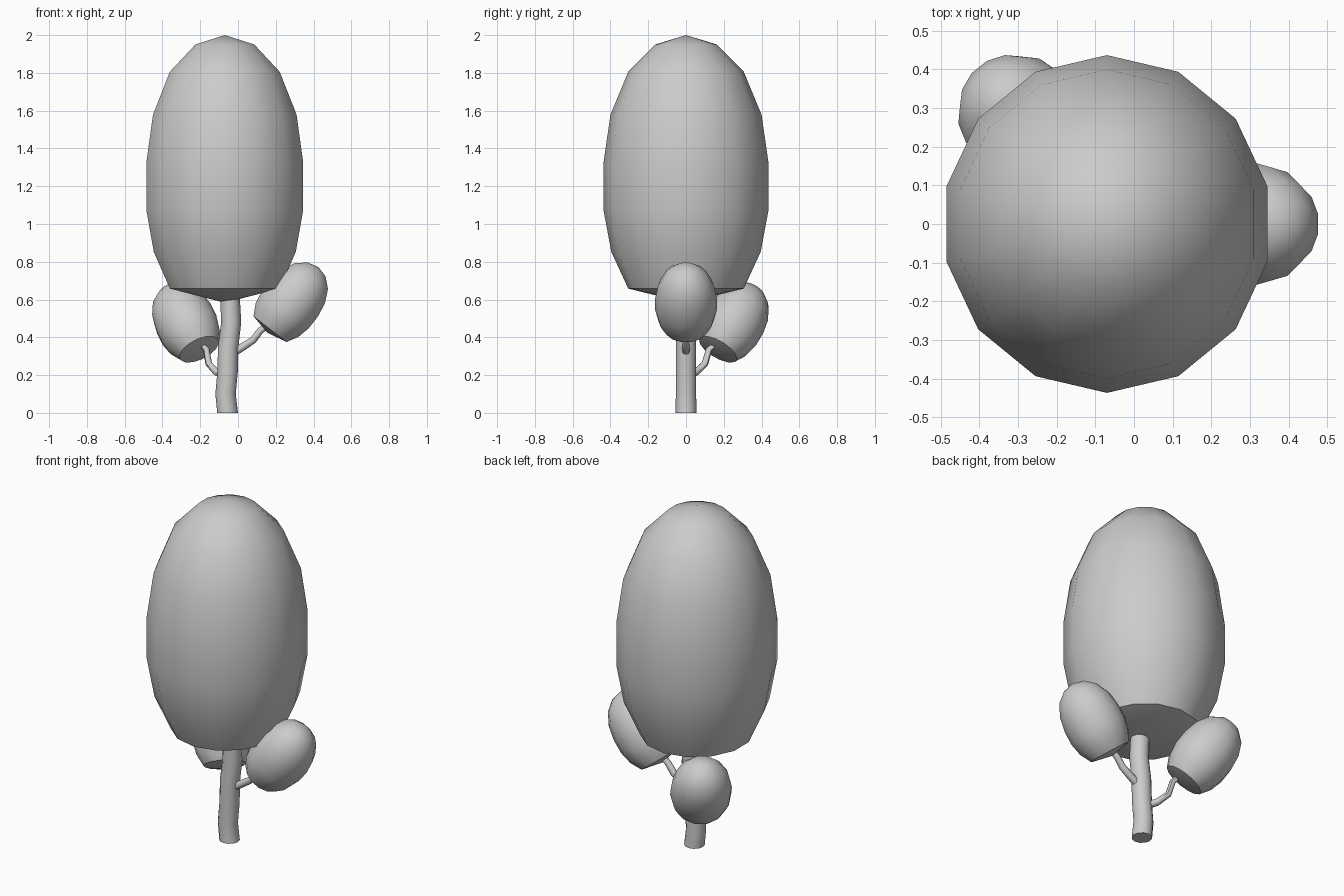
import bpy, bmesh, math
from mathutils import Vector

if "Cube" in bpy.data.objects:
    bpy.data.objects.remove(bpy.data.objects["Cube"])

UP = Vector((0, 0, 1))


def skin(name, rings, caps):
    """Join rings of points with quads; caps are two end points (fan closed)."""
    bm = bmesh.new()
    loops = [[bm.verts.new(p) for p in ring] for ring in rings]
    n = len(loops[0])
    for a, b in zip(loops, loops[1:]):
        for i in range(n):
            j = (i + 1) % n
            bm.faces.new((a[i], a[j], b[j], b[i]))
    for loop, tip in ((loops[0], caps[0]), (loops[-1], caps[1])):
        v = bm.verts.new(tip)
        for i in range(n):
            bm.faces.new((loop[i], loop[(i + 1) % n], v))
    bmesh.ops.recalc_face_normals(bm, faces=bm.faces)
    me = bpy.data.meshes.new(name)
    bm.to_mesh(me)
    bm.free()
    ob = bpy.data.objects.new(name, me)
    bpy.context.collection.objects.link(ob)
    bpy.ops.object.select_all(action='DESELECT')
    bpy.context.view_layer.objects.active = ob
    ob.select_set(True)
    bpy.ops.object.shade_smooth_by_angle(angle=math.radians(46))
    return ob


def ring(center, radius, axis, n, xs=1.0):
    q = UP.rotation_difference(axis)
    pts = []
    for i in range(n):
        a = math.pi / 2 + 2 * math.pi * i / n
        pts.append(Vector(center) + q @ Vector((xs * radius * math.cos(a), radius * math.sin(a), 0)))
    return pts


def tube(name, path, radii, n, flat_ends=False):
    path = [Vector(p) for p in path]
    rings = []
    for i, p in enumerate(path):
        axis = (path[min(i + 1, len(path) - 1)] - path[max(i - 1, 0)]).normalized()
        if flat_ends and i in (0, len(path) - 1):
            axis = UP
        rings.append(ring(p, radii[i], axis, n))
    return skin(name, rings, (path[0], path[-1]))


# Egg-shaped foliage with a shallow pointed base: (height, radius) fractions
EGG = [(.053, .70), (.19, .905), (.347, 1), (.523, 1), (.703, .915), (.863, .70), (.965, .375)]


def foliage(name, base, radius, length, tilt=0, azimuth=0, xs=1.0):
    t, z = math.radians(tilt), math.radians(azimuth)
    axis = Vector((math.sin(t) * math.cos(z), math.sin(t) * math.sin(z), math.cos(t)))
    base = Vector(base)
    rings = [ring(base + axis * length * h, radius * r, axis, 14, xs) for h, r in EGG]
    return skin(name, rings, (base, base + axis * length))


# Crown and the two side clumps
foliage("crown", (-.07, 0, .583), .437, 1.417, xs=.975)
foliage("right_foliage", (.155, 0, .425), .163, .44, 38, 0)
foliage("back_left_foliage", (-.196, .158, .318), .163, .44, 38, 130)

# Gently bent trunk
tube("trunk",
     [(-.055, 0, 0), (-.066, 0, .1), (-.055, 0, .22), (-.052, 0, .35), (-.036, 0, .48), (-.045, 0, .66)],
     [.055, .054, .054, .054, .053, .052], 12, True)

# Branches
tube("right_branch", [(-.04, 0, .31), (.01, 0, .34), (.08, 0, .385), (.118, 0, .435), (.18, 0, .48)],
     [.022, .021, .019, .018, .017], 8)
tube("back_left_branch",
     [(-.06, .01, .19), (-.115, .055, .217), (-.155, .10, .26), (-.168, .122, .335), (-.2, .165, .37)],
     [.022, .02, .018, .017, .016], 8)
